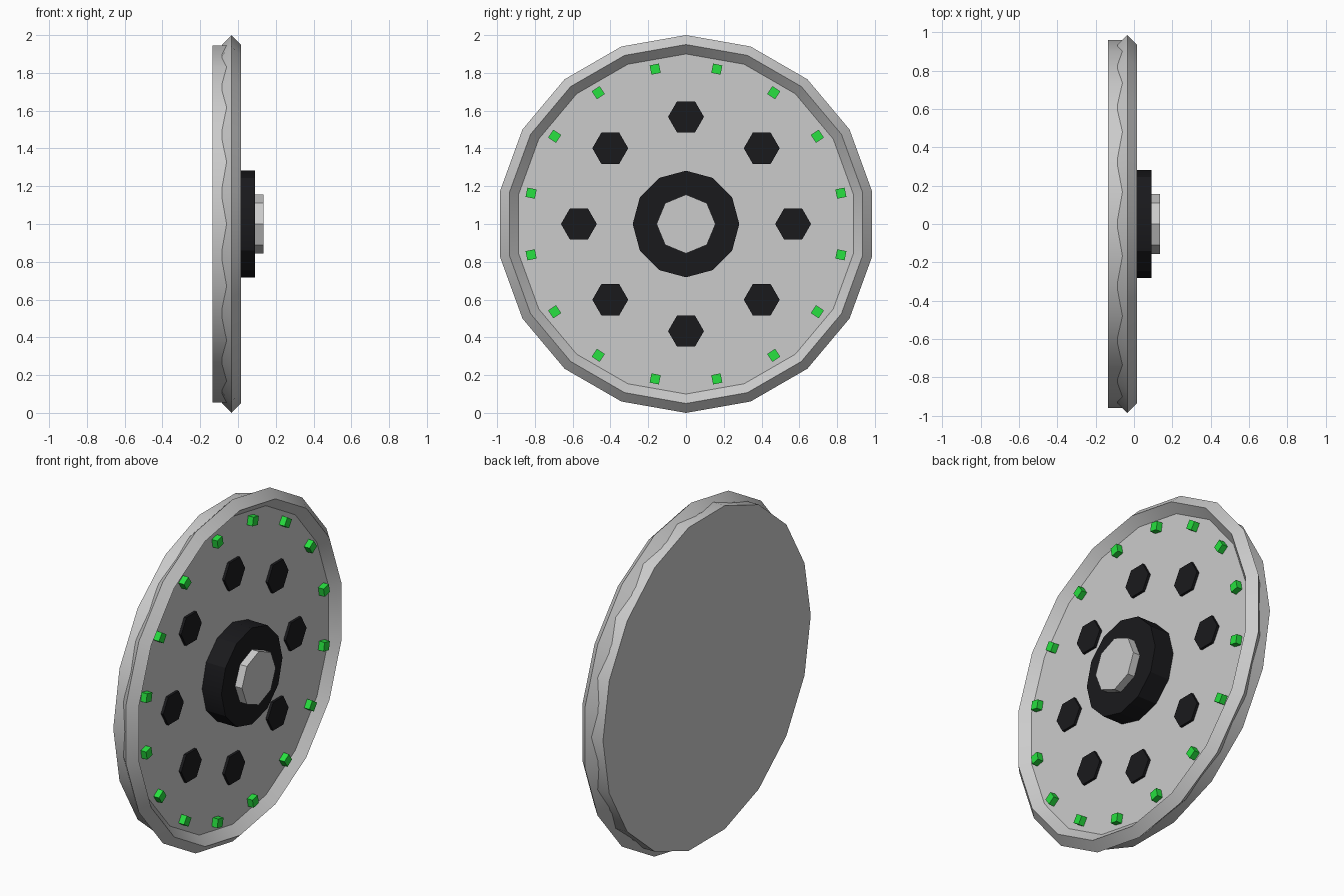
import bpy, math
from math import pi, sin, cos

if "Cube" in bpy.data.objects:
    bpy.data.objects.remove(bpy.data.objects["Cube"])

FACE_X = -0.035          # front face of the disc


def material(name, color):
    m = bpy.data.materials.new(name)
    m.diffuse_color = color
    m.use_nodes = True
    m.node_tree.nodes["Principled BSDF"].inputs["Base Color"].default_value = m.diffuse_color
    return m


def finish(name, mat=None, smooth=False):
    ob = bpy.context.object
    ob.name = name
    if mat:
        ob.data.materials.append(mat)
    if smooth:
        bpy.ops.object.shade_smooth_by_angle(angle=math.radians(30))
    return ob


def prism(name, sides, radius, x0, x1, y=0, z=1, mat=None, turn=0, smooth=False):
    """Prism along x, first corner on the y axis, turned about x."""
    bpy.ops.mesh.primitive_cylinder_add(vertices=sides, radius=radius, depth=x1 - x0)
    ob = finish(name, mat, smooth)
    ob.rotation_euler = (turn, pi / 2, 0)
    ob.rotation_mode = 'XYZ'
    ob.location = ((x0 + x1) / 2, y, z)
    return ob


black = material("black", (0.01, 0.01, 0.012, 1))
green = material("green", (0.02, 0.75, 0.05, 1))

# Main disc
prism("disc", 18, 0.96, -0.135, FACE_X, smooth=True)

# Diamond-section rim
bpy.ops.mesh.primitive_torus_add(major_segments=18, minor_segments=4,
                                 major_radius=0.95, minor_radius=0.05)
rim = finish("rim", smooth=True)
rim.rotation_euler = (0, pi / 2, 0)
rim.location = (FACE_X, 0, 1)

# Hub and centre cap
prism("hub", 12, 0.282, FACE_X - 0.03, 0.09, mat=black, smooth=True)
prism("hub_cap", 8, 0.156, 0.05, 0.135)

# Ring of hexagonal pads
for i in range(8):
    a = i * pi / 4
    prism(f"hex_pad_{i + 1}", 6, 0.095, FACE_X - 0.015, FACE_X + 0.015,
          0.567 * cos(a), 1 + 0.567 * sin(a), black)

# Ring of small marker lights
for i in range(16):
    a = (i + 0.5) * pi / 8
    bpy.ops.mesh.primitive_cube_add(size=1, location=(FACE_X + 0.01, 0.836 * cos(a), 1 + 0.836 * sin(a)),
                                    rotation=(a, 0, 0))
    bpy.context.object.scale = (0.05, 0.05, 0.05)
    finish(f"marker_light_{i + 1}", green)
